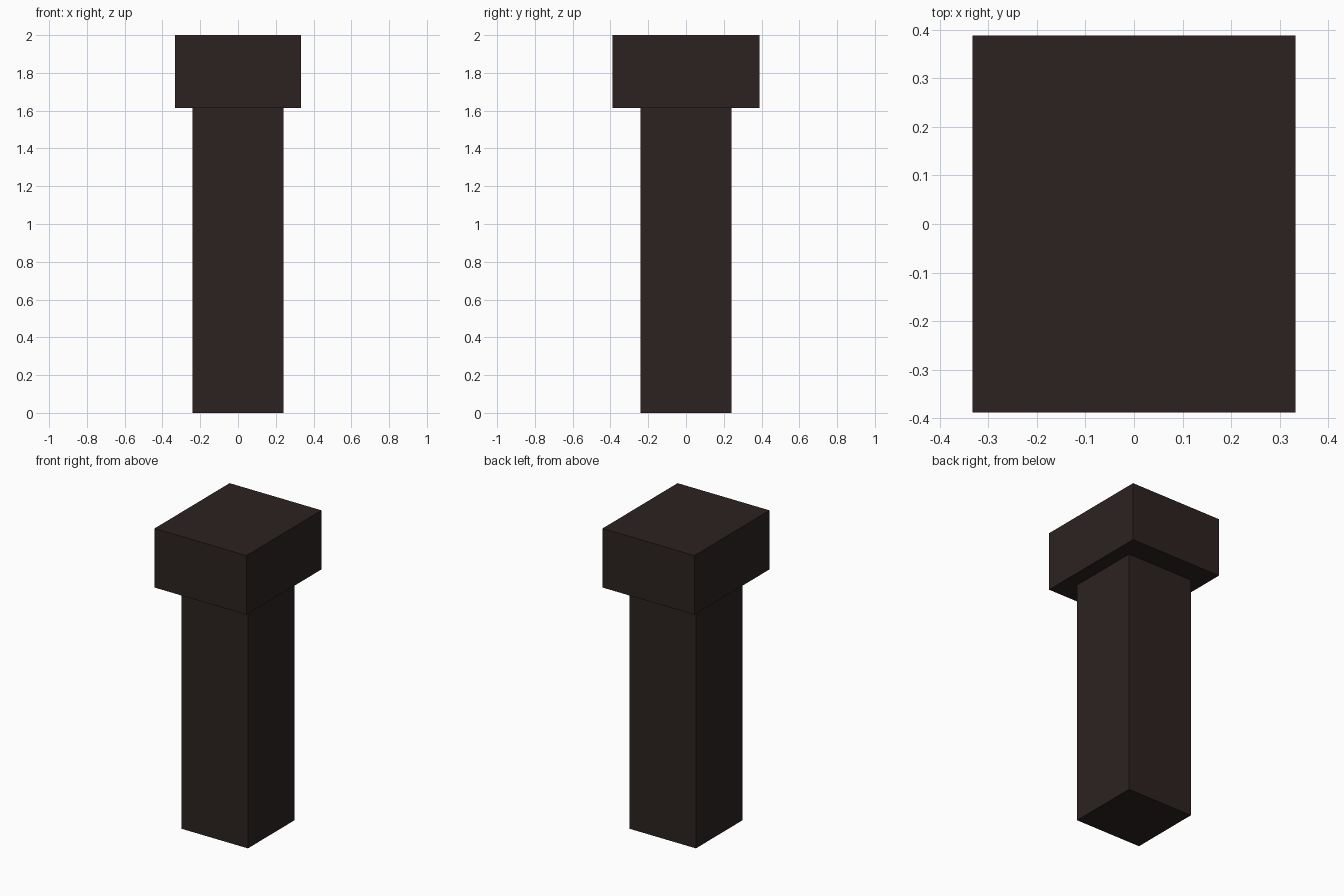
import bpy

if "Cube" in bpy.data.objects:
    bpy.data.objects.remove(bpy.data.objects["Cube"])

# Single dark brown colour
dark_brown = bpy.data.materials.new("dark_brown")
dark_brown.diffuse_color = (0.0252, 0.0160, 0.0152, 1.0)
dark_brown.use_nodes = True
dark_brown.node_tree.nodes["Principled BSDF"].inputs["Base Color"].default_value = dark_brown.diffuse_color


def box(name, width, depth, bottom, top):
    """Flat-faced box centred on the z axis."""
    bpy.ops.mesh.primitive_cube_add(size=1, location=(0, 0, (bottom + top) / 2))
    obj = bpy.context.object
    obj.name = name
    obj.scale = (width, depth, top - bottom)
    bpy.ops.object.transform_apply(location=False, rotation=False, scale=True)
    obj.data.materials.append(dark_brown)
    return obj


# Square shaft
box("shaft", 0.48, 0.48, 0.0, 1.613)

# Wider head block, deeper than it is wide
box("head", 0.666, 0.777, 1.613, 2.0)
